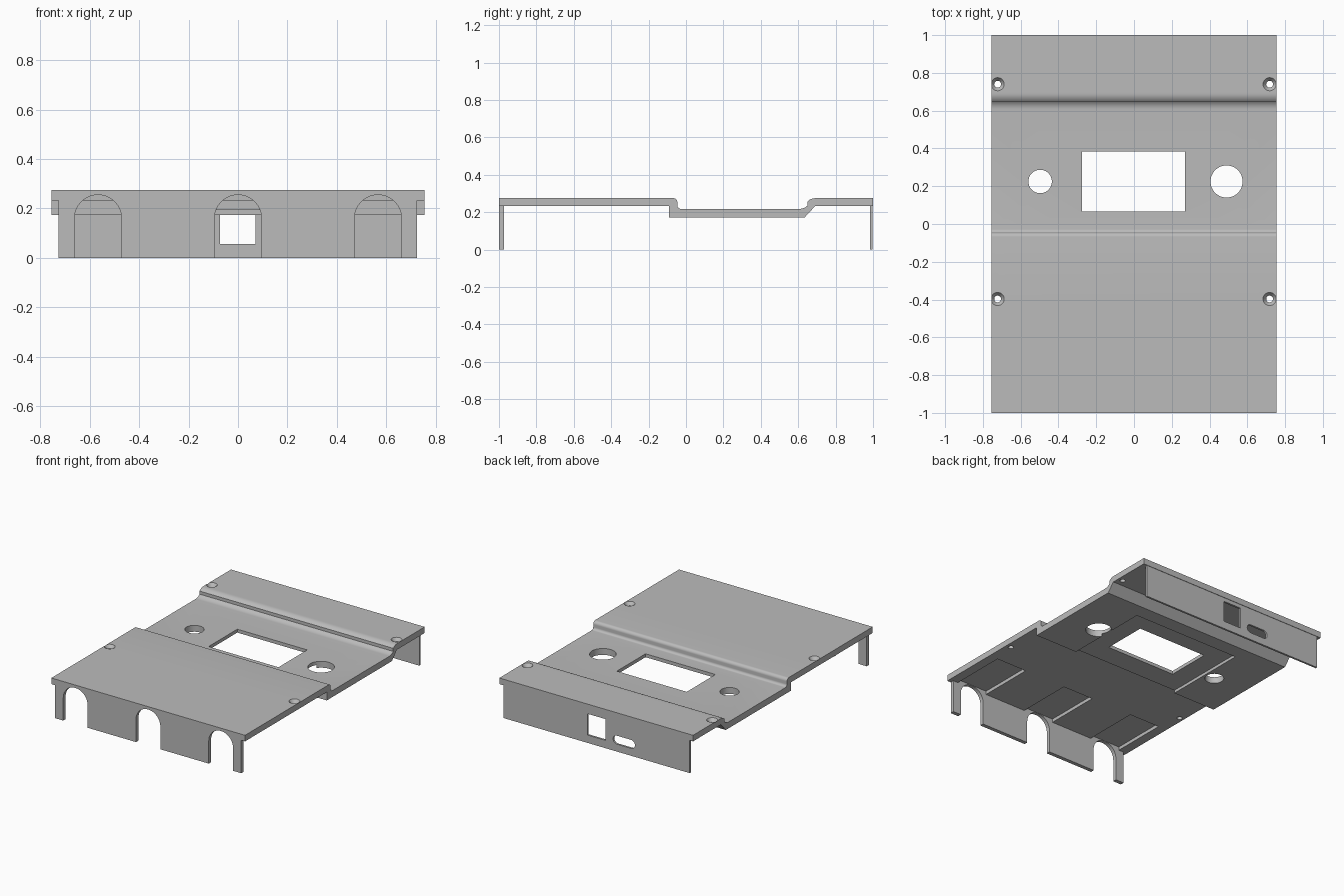
import bpy, bmesh, math
from mathutils import Vector

if "Cube" in bpy.data.objects:
    bpy.data.objects.remove(bpy.data.objects["Cube"])

grey = bpy.data.materials.new("light grey")
grey.diffuse_color = (0.5, 0.5, 0.5, 1)
grey.use_nodes = True
grey.node_tree.nodes["Principled BSDF"].inputs["Base Color"].default_value = grey.diffuse_color


def prism(name, pts, axis, a, b):
    """Extrude a 2D outline along an axis (x: pts are y,z / y: x,z / z: x,y)."""
    place = {'x': lambda u, v, d: (d, u, v),
             'y': lambda u, v, d: (u, d, v),
             'z': lambda u, v, d: (u, v, d)}[axis]
    bm = bmesh.new()
    face = bm.faces.new([bm.verts.new(place(u, v, a)) for u, v in pts])
    res = bmesh.ops.extrude_face_region(bm, geom=[face])
    verts = [g for g in res['geom'] if isinstance(g, bmesh.types.BMVert)]
    bmesh.ops.translate(bm, verts=verts, vec=Vector(place(0, 0, b - a)))
    bmesh.ops.recalc_face_normals(bm, faces=bm.faces[:])
    return finish(name, bm)


def finish(name, bm):
    me = bpy.data.meshes.new(name)
    bm.to_mesh(me)
    bm.free()
    me.materials.append(grey)
    ob = bpy.data.objects.new(name, me)
    bpy.context.collection.objects.link(ob)
    return ob


def arc(cx, cy, r, start, end, n=8):
    return [(cx + r * math.cos(math.radians(start + (end - start) * i / n)),
             cy + r * math.sin(math.radians(start + (end - start) * i / n)))
            for i in range(n + 1)]


def rect(x0, x1, y0, y1):
    return [(x0, y0), (x1, y0), (x1, y1), (x0, y1)]


def circle(cx, cy, r, n=48):
    return arc(cx, cy, r, 0, 360, n)[:-1]


def countersink(x, y):
    bm = bmesh.new()
    rings = [(0.15, 0.018), (0.252, 0.018), (0.275, 0.035), (0.32, 0.035)]
    loops = [[bm.verts.new((px, py, z)) for px, py in circle(x, y, r, 24)]
             for z, r in rings]
    for lo, hi in zip(loops, loops[1:]):
        for i in range(24):
            j = (i + 1) % 24
            bm.faces.new((lo[i], lo[j], hi[j], hi[i]))
    bm.faces.new(loops[0][::-1])
    bm.faces.new(loops[-1])
    return finish("cutter", bm)


def cut(ob, cutters):
    for c in cutters:
        c.hide_render = True
        m = ob.modifiers.new("cut", 'BOOLEAN')
        m.operation, m.solver, m.object = 'DIFFERENCE', 'EXACT', c
    dg = bpy.context.evaluated_depsgraph_get()
    dg.update()
    me = bpy.data.meshes.new_from_object(ob.evaluated_get(dg))
    ob.modifiers.clear()
    ob.data = me
    me.materials.clear()
    me.materials.append(grey)
    for p in me.polygons:
        p.material_index = 0


W = 0.755                      # half width of the plate
TOP, UNDER = 0.275, 0.232      # raised levels
LTOP, LUNDER = 0.218, 0.173    # sunken levels

# Stepped top plate: rounded drop in the middle, ramp near the back
profile = ([(-1, UNDER), (-1, TOP)]
           + arc(-0.068, TOP - 0.022, 0.022, 90, 0)
           + arc(-0.028, LTOP + 0.018, 0.018, 180, 270)
           + arc(0.607, LTOP + 0.06, 0.06, 270, 315, 6)
           + arc(0.692, TOP - 0.06, 0.06, 135, 90, 6)
           + [(1, TOP), (1, UNDER), (0.69, UNDER), (0.635, LUNDER),
              (-0.09, LUNDER), (-0.09, UNDER)])
plate = prism("top_plate", profile, 'x', -W, W)

# Front and back walls
front = prism("front_wall", rect(-0.727, 0.725, 0, UNDER), 'y', -1, -0.973)
back = prism("back_wall", rect(-0.727, 0.725, 0, UNDER), 'y', 0.983, 0.997)

# Arched cable openings, with shallow pockets behind them
arches, pockets = [], []
for x in (-0.567, 0, 0.567):
    outline = arc(x, 0.16, 0.095, 0, 180, 24) + [(x - 0.095, -0.1), (x + 0.095, -0.1)]
    arches.append(prism("cutter", outline, 'y', -1.05, -0.96))
    pockets.append(prism("cutter", rect(x - 0.12, x + 0.12, -0.973, -0.57), 'z', 0.1, 0.256))

# Screen window, its underside pocket, and the two knob holes
holes = [
    prism("cutter", rect(-0.42, 0.42, -0.15, 0.53), 'z', 0.1, 0.194),
    prism("cutter", rect(-0.275, 0.27, 0.065, 0.385), 'z', 0.05, 0.4),
    prism("cutter", circle(-0.497, 0.225, 0.062), 'z', 0.05, 0.4),
    prism("cutter", circle(0.49, 0.225, 0.085), 'z', 0.05, 0.4),
]
# Countersunk screw holes
screws = [countersink(x, y) for x in (-0.722, 0.718) for y in (-0.397, 0.74)]

# Back wall square port and rounded slot
slot = arc(-0.16, 0.082, 0.03, -90, 90, 12) + arc(-0.27, 0.082, 0.03, 90, 270, 12)
ports = [prism("cutter", rect(-0.072, 0.07, 0.055, 0.205), 'y', 0.9, 1.1),
         prism("cutter", slot, 'y', 0.9, 1.1)]

cut(front, arches)
cut(back, ports)
cut(plate, arches + pockets + holes + screws)
for c in arches + pockets + holes + screws + ports:
    bpy.data.objects.remove(c)

# Smooth the rounded parts, keep edges sharp
for ob in (plate, front, back):
    bpy.ops.object.select_all(action='DESELECT')
    ob.select_set(True)
    bpy.context.view_layer.objects.active = ob
    bpy.ops.object.shade_smooth_by_angle(angle=math.radians(25))
